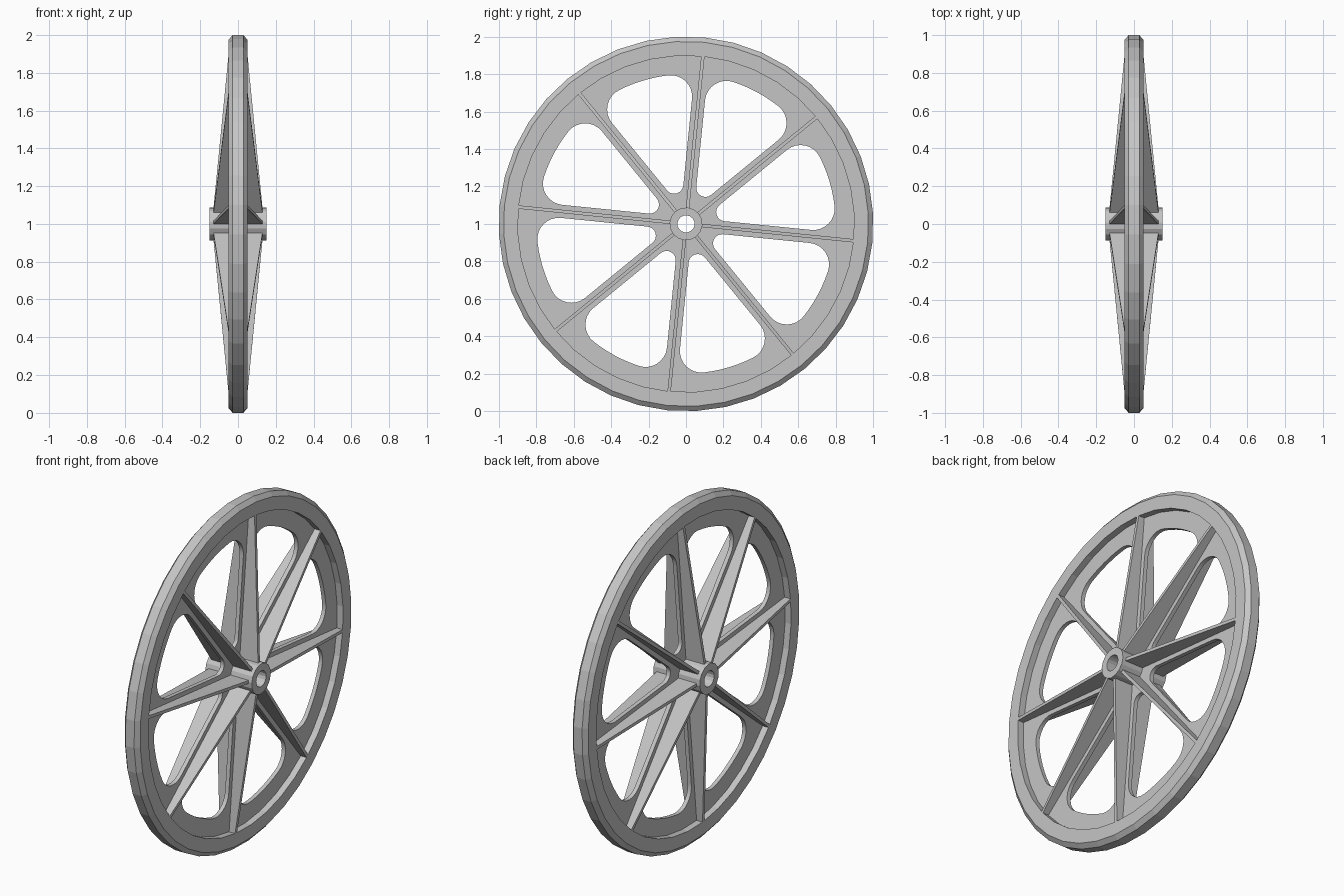
import bpy, bmesh
from math import sin, cos, pi, radians, sqrt, atan2
from mathutils import Matrix, Vector

cube = bpy.data.objects.get("Cube")
if cube:
    bpy.data.objects.remove(cube)

SPOKES = 8
STEP = 2 * pi / SPOKES
TURN = radians(-5.75)
WEB_HALF = 0.012

grey = bpy.data.materials.new("plain grey")
grey.use_nodes = True
grey.diffuse_color = (0.56, 0.56, 0.56, 1)
grey.node_tree.nodes["Principled BSDF"].inputs["Base Color"].default_value = (0.56, 0.56, 0.56, 1)

# Wheel plane is drawn in local xy with local z as the axle, then stood upright
STAND = (Matrix.Translation((0, 0, 1)) @ Matrix.Rotation(pi / 2, 4, 'Z')
         @ Matrix.Rotation(pi / 2, 4, 'X') @ Matrix.Rotation(TURN, 4, 'Z'))


def add_object(name, data, spin=0):
    obj = bpy.data.objects.new(name, data)
    bpy.context.collection.objects.link(obj)
    obj.matrix_world = STAND @ Matrix.Rotation(spin, 4, 'Z')
    data.materials.append(grey)
    return obj


def finish(name, bm, spin=0):
    bmesh.ops.recalc_face_normals(bm, faces=bm.faces)
    mesh = bpy.data.meshes.new(name)
    bm.to_mesh(mesh)
    bm.free()
    return add_object(name, mesh, spin)


def lathe(name, profile, sides):
    """Revolve a closed (radius, height) profile around the axle."""
    bm = bmesh.new()
    rings = [[bm.verts.new((r * cos(2 * pi * i / sides), r * sin(2 * pi * i / sides), z))
              for r, z in profile] for i in range(sides)]
    n = len(profile)
    for i in range(sides):
        a, b = rings[i], rings[(i + 1) % sides]
        for j in range(n):
            k = (j + 1) % n
            bm.faces.new((a[j], b[j], b[k], a[k]))
    return finish(name, bm)


def arc(center, radius, start, end, steps):
    return [Vector((center[0] + radius * cos(start + (end - start) * i / steps),
                    center[1] + radius * sin(start + (end - start) * i / steps)))
            for i in range(steps + 1)]


def window_outline():
    """Rounded sector opening, symmetric about the local x direction."""
    half, margin, outer, corner, tip = STEP / 2, 0.035, 0.80, 0.115, 0.049
    # outer corner circle touches both the spoke margin and the outer arc
    reach = outer - corner
    offset = margin + corner
    along = sqrt(reach ** 2 - offset ** 2)
    bearing = half - atan2(offset, along)
    hi = (reach * cos(bearing), reach * sin(bearing))
    lo = (hi[0], -hi[1])
    tip_center = ((margin + tip) / sin(half), 0)
    pts = arc((0, 0), outer, -bearing, bearing, 6)
    pts += arc(hi, corner, bearing, half + pi / 2, 8)[1:]
    pts += arc(tip_center, tip, half + pi / 2, 3 * pi / 2 - half, 8)
    pts += arc(lo, corner, -half - pi / 2, -bearing, 8)[:-1]
    return pts


def add_loop(curve, pts):
    spline = curve.splines.new('POLY')
    spline.points.add(len(pts) - 1)
    for p, co in zip(spline.points, pts):
        p.co = (co[0], co[1], 0, 1)
    spline.use_cyclic_u = True


# Rim with chamfered tread
half_rim = [(0.90, 0.05), (0.976, 0.05), (1.0015, 0.028)]
lathe("rim", half_rim + [(r, -z) for r, z in reversed(half_rim)], 40)

# Hub tube
lathe("hub", [(0.046, 0.15), (0.088, 0.15), (0.088, -0.15), (0.046, -0.15)], 16)

# Thin web disc with one rounded window between each pair of spokes
web_curve = bpy.data.curves.new("web", 'CURVE')
web_curve.dimensions = '2D'
web_curve.fill_mode = 'BOTH'
web_curve.extrude = WEB_HALF
add_loop(web_curve, arc((0, 0), 0.91, 0, 2 * pi, 40)[:-1])
add_loop(web_curve, arc((0, 0), 0.07, 0, 2 * pi, 16)[:-1])
window = window_outline()
for i in range(SPOKES):
    turn = Matrix.Rotation((i + 0.5) * STEP, 2)
    add_loop(web_curve, [turn @ p for p in window])
web = add_object("web", web_curve)
bpy.ops.object.select_all(action='DESELECT')
web.select_set(True)
bpy.context.view_layer.objects.active = web
bpy.ops.object.convert(target='MESH')

# Tapered spoke ribs standing out on both sides of the web
for i in range(SPOKES):
    bm = bmesh.new()
    side = [(0.07, 0.131), (0.90, 0.05), (0.90, -0.05), (0.07, -0.131)]
    face = bm.faces.new([bm.verts.new((x, -0.009, z)) for x, z in side])
    grown = bmesh.ops.extrude_face_region(bm, geom=[face])
    moved = [v for v in grown["geom"] if isinstance(v, bmesh.types.BMVert)]
    bmesh.ops.translate(bm, verts=moved, vec=(0, 0.018, 0))
    finish(f"spoke_{i + 1}", bm, i * STEP)
